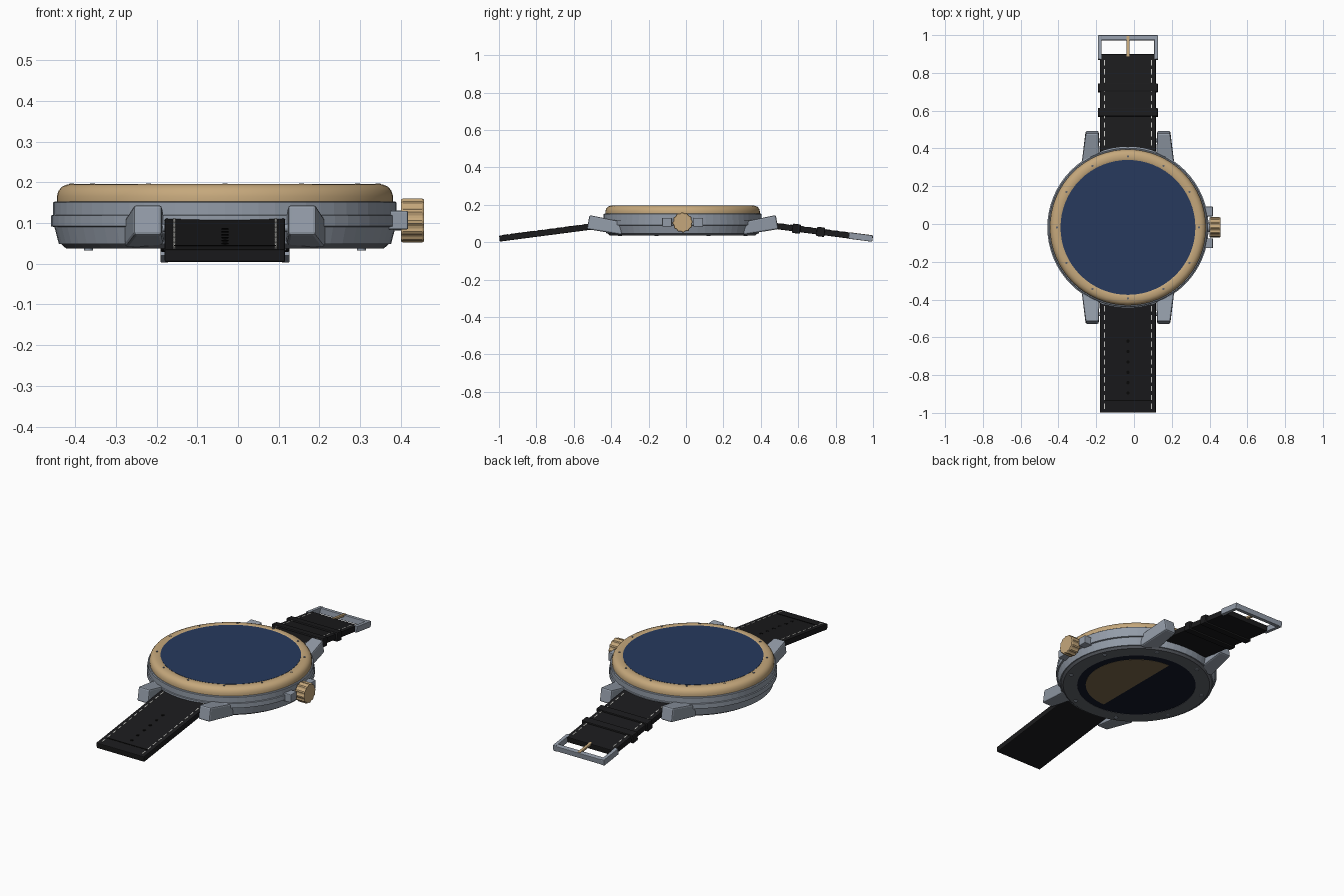
import bpy, bmesh, math
from mathutils import Matrix, Vector

if "Cube" in bpy.data.objects:
    bpy.data.objects.remove(bpy.data.objects["Cube"])

CX, CY = -0.032, -0.018          # centre of the watch case
SLOPE = 0.13                     # strap drop per unit length
TILT = math.atan(SLOPE)


def mat(name, r, g, b):
    m = bpy.data.materials.new(name)
    m.diffuse_color = (r, g, b, 1)
    m.use_nodes = True
    m.node_tree.nodes["Principled BSDF"].inputs["Base Color"].default_value = m.diffuse_color
    return m


STEEL = mat("steel", 0.29, 0.33, 0.39)
DARK_STEEL = mat("dark_steel", 0.12, 0.13, 0.15)
GOLD = mat("gold", 0.56, 0.39, 0.2)
GLASS = mat("blue_glass", 0.02, 0.042, 0.11)
BACK_GLASS = mat("back_glass", 0.006, 0.009, 0.02)
LEATHER = mat("leather", 0.011, 0.011, 0.012)
HOLE = mat("hole", 0.003, 0.003, 0.003)
THREAD = mat("thread", 0.6, 0.6, 0.57)


def finish(name, bm, m, bevel=0, smooth=None):
    bmesh.ops.recalc_face_normals(bm, faces=bm.faces)
    me = bpy.data.meshes.new(name)
    bm.to_mesh(me)
    bm.free()
    ob = bpy.data.objects.new(name, me)
    bpy.context.collection.objects.link(ob)
    me.materials.append(m)
    if bevel:
        b = ob.modifiers.new("bevel", 'BEVEL')
        b.width, b.segments = bevel, 2
    if smooth:
        bpy.ops.object.select_all(action='DESELECT')
        ob.select_set(True)
        bpy.context.view_layer.objects.active = ob
        bpy.ops.object.shade_smooth_by_angle(angle=math.radians(smooth))
    return ob


def lathe(name, profile, m, smooth=None, steps=64):
    """Spin an (r, z) profile around the case axis; r = 0 ends close it."""
    bm = bmesh.new()
    vs = [bm.verts.new((CX + r, CY, z)) for r, z in profile]
    es = [bm.edges.new(p) for p in zip(vs, vs[1:])]
    bmesh.ops.spin(bm, geom=vs + es, cent=(CX, CY, 0), axis=(0, 0, 1),
                   angle=math.tau, steps=steps, use_duplicate=False)
    bmesh.ops.remove_doubles(bm, verts=bm.verts, dist=1e-5)
    return finish(name, bm, m, smooth=smooth)


def boxes(name, items, m, bevel=0):
    """items: (centre, size, x rotation)"""
    bm = bmesh.new()
    for loc, size, rot in items:
        M = Matrix.Translation(loc) @ Matrix.Rotation(rot, 4, 'X') @ Matrix.Diagonal((*size, 1))
        bmesh.ops.create_cube(bm, size=1, matrix=M)
    return finish(name, bm, m, bevel)


def rods(name, items, m, segs=16, smooth=None):
    """items: (centre, radius, length, rotation matrix)"""
    bm = bmesh.new()
    for loc, r, h, rot in items:
        bmesh.ops.create_cone(bm, cap_ends=True, segments=segs, radius1=r, radius2=r,
                              depth=h, matrix=Matrix.Translation(loc) @ rot)
    return finish(name, bm, m, smooth=smooth)


def on_strap(x, y, dz=0.0):
    return Vector((CX + x, y, 0.019 + (1 - abs(y)) * SLOPE + dz))


def strap_item(x, y, sx, sy, sz, dz=0.0):
    return on_strap(x, y, dz), (sx, sy, sz), -math.copysign(TILT, y)


def ring(n, r, z, start=0.0):
    return [(CX + r * math.cos(start + i * math.tau / n),
             CY + r * math.sin(start + i * math.tau / n), z) for i in range(n)]


I4 = Matrix.Identity(4)
ALONG_X = Matrix.Rotation(math.pi / 2, 4, 'Y')

# case, with a raised middle band
lathe("case", [(0, 0.046), (0.408, 0.048), (0.419, 0.09), (0.427, 0.092), (0.427, 0.118),
               (0.422, 0.12), (0.422, 0.15), (0.418, 0.153), (0, 0.153)], STEEL)
# rounded bezel and crystal
lathe("bezel", [(0.405, 0.15), (0.413, 0.153), (0.413, 0.166), (0.409, 0.179), (0.401, 0.189),
                (0.387, 0.195), (0.365, 0.196), (0.357, 0.193), (0.355, 0.15)], GOLD, 35)
lathe("crystal", [(0, 0.194), (0.357, 0.194), (0.357, 0.16), (0, 0.16)], GLASS, 30)
rods("bezel_pips", [(p, 0.006, 0.004, I4) for p in ring(12, 0.376, 0.1955)], DARK_STEEL, 10)

# case back, display window, half-disc rotor and screws
lathe("case_back", [(0.315, 0.05), (0.315, 0.037), (0.39, 0.037), (0.402, 0.048)], DARK_STEEL)
lathe("back_window", [(0, 0.05), (0, 0.0385), (0.316, 0.0385), (0.316, 0.05)], BACK_GLASS)
bm = bmesh.new()
arc = [bm.verts.new((CX + 0.27 * math.cos(a), CY + 0.27 * math.sin(a), 0.0375))
       for a in (math.radians(-90 + i * 180 / 32) for i in range(33))]
face = bm.faces.new(arc)
ext = bmesh.ops.extrude_face_region(bm, geom=[face])
bmesh.ops.translate(bm, vec=(0, 0, 0.006),
                    verts=[v for v in ext["geom"] if isinstance(v, bmesh.types.BMVert)])
finish("rotor", bm, mat("rotor_gold", 0.2, 0.14, 0.07))
rods("back_screws", [(p, 0.011, 0.008, I4) for p in ring(8, 0.363, 0.037, math.pi / 8)], STEEL, 12)

# four tapered lugs: (y, z, inner x, outer x) for each side-profile corner
LUG = [(0.325, 0.040, 0.148, 0.247), (0.512, 0.070, 0.155, 0.224),
       (0.498, 0.145, 0.155, 0.224), (0.325, 0.110, 0.148, 0.247)]
bm = bmesh.new()
for sx in (-1, 1):
    for sy in (-1, 1):
        a = [bm.verts.new((CX + sx * xi, CY + sy * y, z)) for y, z, xi, xo in LUG]
        b = [bm.verts.new((CX + sx * xo, CY + sy * y, z)) for y, z, xi, xo in LUG]
        bm.faces.new(a)
        bm.faces.new(b)
        for i in range(4):
            j = (i + 1) % 4
            bm.faces.new((a[i], a[j], b[j], b[i]))
finish("lugs", bm, STEEL, 0.008)
rods("spring_bars", [((CX, CY + s * 0.46, 0.088), 0.01, 0.32, ALONG_X) for s in (-1, 1)], STEEL)

# crown with knurled rim, stem and guards
bm = bmesh.new()
N = 48
loops = []
for x, k in ((0.400, 0.95), (0.405, 1), (0.452, 1), (0.457, 0.95)):
    loop = []
    for i in range(N):
        r = k * (0.054 if i % 4 < 2 else 0.050)
        t = i * math.tau / N
        loop.append(bm.verts.new((x, CY + r * math.cos(t), 0.106 + r * math.sin(t))))
    loops.append(loop)
for p, q in zip(loops, loops[1:]):
    for i in range(N):
        bm.faces.new((p[i], p[(i + 1) % N], q[(i + 1) % N], q[i]))
bm.faces.new(loops[0])
bm.faces.new(loops[-1])
finish("crown", bm, GOLD)
rods("crown_stem", [((0.39, CY, 0.106), 0.025, 0.06, ALONG_X)], STEEL, 24, 40)
boxes("crown_guards", [((0.389, CY + s * 0.084, 0.107), (0.058, 0.052, 0.046), 0)
                       for s in (-1, 1)], STEEL, 0.004)

# two strap halves
boxes("front_strap", [strap_item(0, -0.69, 0.296, 0.62, 0.032)], LEATHER, 0.004)
boxes("rear_strap", [strap_item(0, 0.64, 0.296, 0.52, 0.032)], LEATHER, 0.004)
boxes("strap_seam", [strap_item(0, -0.935, 0.25, 0.006, 0.004, 0.016)], HOLE)
boxes("strap_loops", [strap_item(0, y, 0.318, 0.044, 0.05) for y in (0.59, 0.72)], LEATHER, 0.005)

# stitching and buckle holes
ys = [-0.965 + i * 0.047 for i in range(12)] + [0.43 + i * 0.047 for i in range(10)]
boxes("stitches", [strap_item(s * 0.125, y, 0.006, 0.028, 0.004, 0.016)
                   for y in ys for s in (-1, 1)], THREAD)
rods("strap_holes", [(on_strap(0, -0.62 - i * 0.055, 0.016), 0.009, 0.004,
                      Matrix.Rotation(TILT, 4, 'X')) for i in range(6)], HOLE, 12)

# buckle frame, pivot bar and tongue
boxes("buckle", [strap_item(s * 0.149, 0.934, 0.02, 0.128, 0.034) for s in (-1, 1)]
      + [strap_item(0, 0.985, 0.3, 0.026, 0.03)], STEEL, 0.003)
rods("buckle_bar", [(on_strap(0, 0.885), 0.008, 0.3, ALONG_X)], STEEL)
boxes("buckle_tongue", [strap_item(0, 0.94, 0.016, 0.11, 0.012, 0.012)], GOLD, 0.002)
